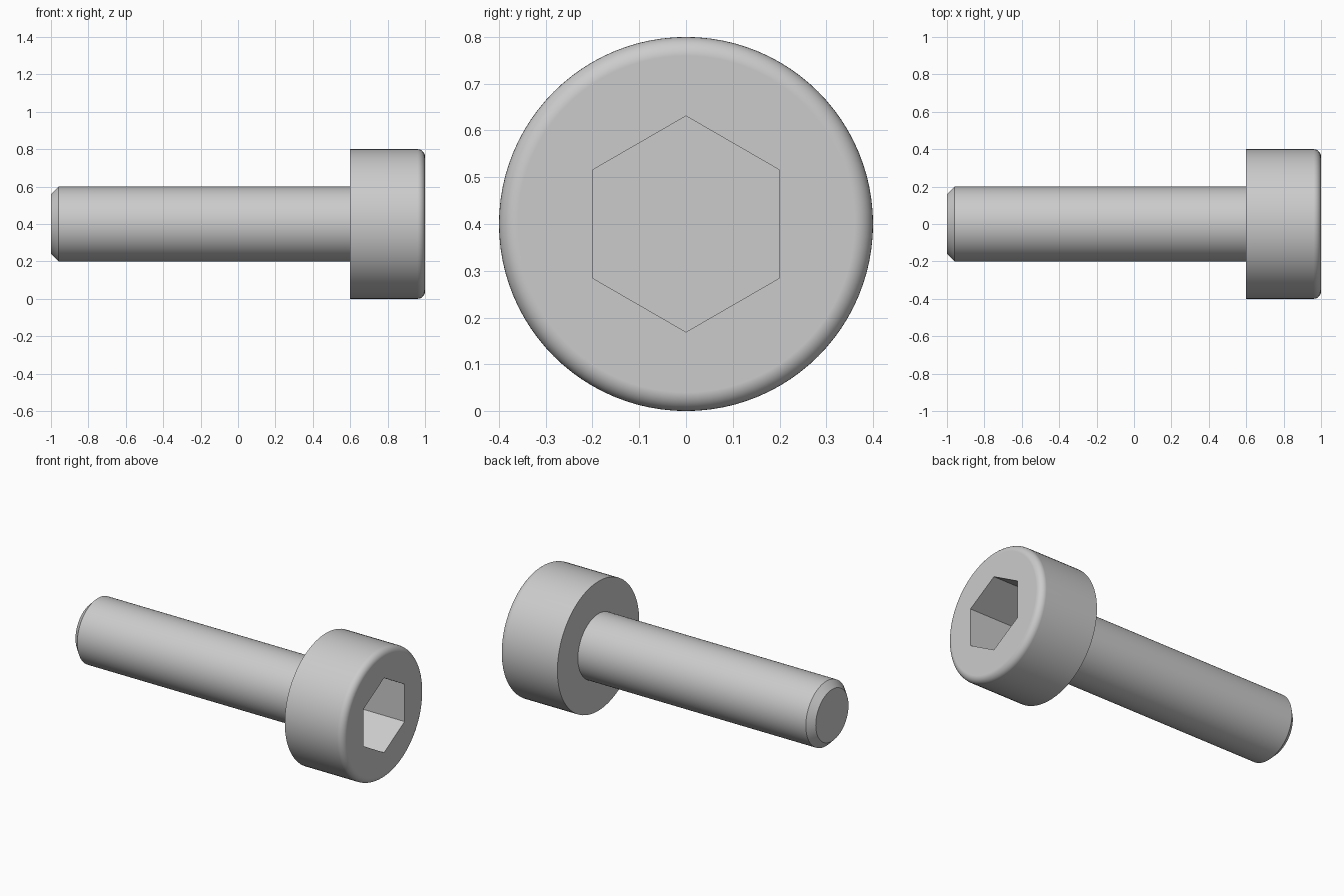
import bpy, bmesh
from math import cos, sin, pi, radians

if "Cube" in bpy.data.objects:
    bpy.data.objects.remove(bpy.data.objects["Cube"], do_unlink=True)

SEGMENTS = 96
AXIS_Z = 0.4

steel = bpy.data.materials.new("light grey steel")
grey = (0.6, 0.6, 0.6, 1)
steel.use_nodes = True
steel.diffuse_color = grey
steel.node_tree.nodes["Principled BSDF"].inputs["Base Color"].default_value = grey


def ring(bm, x, radius, count):
    """Circle of vertices around the bolt axis, first one at the top."""
    return [bm.verts.new((x, radius * sin(2 * pi * i / count),
                          AXIS_Z + radius * cos(2 * pi * i / count)))
            for i in range(count)]


def skin(bm, a, b):
    """Quads between two rings of equal count."""
    n = len(a)
    for i in range(n):
        bm.faces.new((a[i], a[(i + 1) % n], b[(i + 1) % n], b[i]))


bm = bmesh.new()

# Profile: chamfered tip, shank, underside of head, rounded rim
fillet = 0.04
profile = [(-1, 0.16), (-0.96, 0.2), (0.6, 0.2), (0.6, 0.4)]
for k in range(9):
    a = k / 8 * pi / 2
    profile.append((1 - fillet + fillet * sin(a), 0.4 - fillet + fillet * cos(a)))
rings = [ring(bm, x, r, SEGMENTS) for x, r in profile]
for a, b in zip(rings, rings[1:]):
    skin(bm, a, b)
bm.faces.new(rings[0])

# Head face around the hexagonal opening
hex_radius = 0.2 / cos(pi / 6)
mouth = ring(bm, 1, hex_radius, 6)
rim = rings[-1]
step = SEGMENTS // 6
for k in range(6):
    nxt = (k + 1) % 6
    arc = [rim[(k * step + i) % SEGMENTS] for i in range(step + 1)]
    bm.faces.new(arc + [mouth[nxt], mouth[k]])

# Hexagonal socket walls and floor
floor = ring(bm, 0.7, hex_radius, 6)
skin(bm, mouth, floor)
bm.faces.new(floor)

bmesh.ops.recalc_face_normals(bm, faces=bm.faces)
mesh = bpy.data.meshes.new("socket_head_bolt")
bm.to_mesh(mesh)
bm.free()
mesh.materials.append(steel)
bolt = bpy.data.objects.new("socket_head_bolt", mesh)
bpy.context.collection.objects.link(bolt)

# Smooth round surfaces, crisp edges, flat head face
bpy.ops.object.select_all(action="DESELECT")
bolt.select_set(True)
bpy.context.view_layer.objects.active = bolt
bpy.ops.object.shade_smooth_by_angle(angle=radians(30))
weighted = bolt.modifiers.new("flat_face_normals", "WEIGHTED_NORMAL")
weighted.keep_sharp = True
